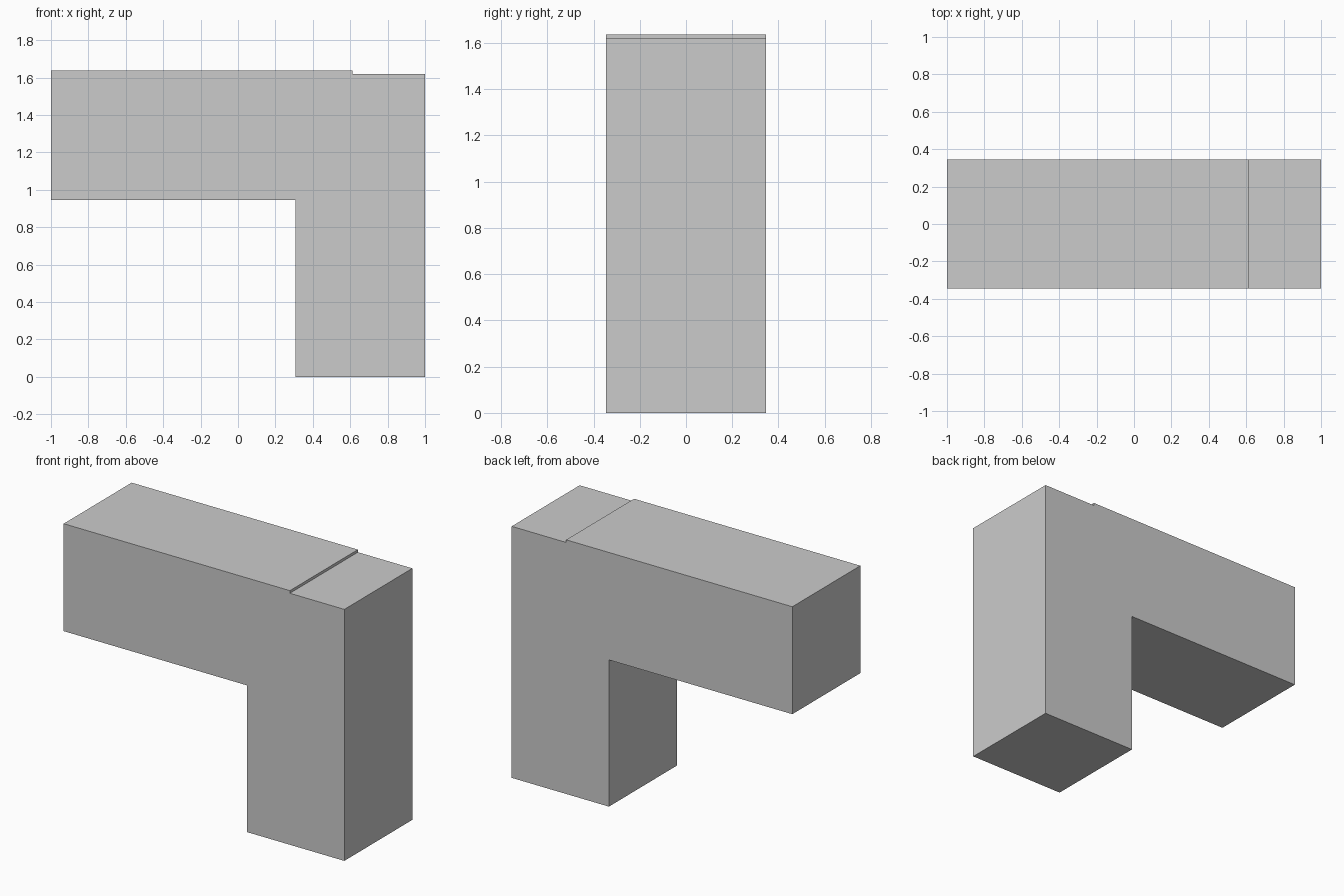
import bpy
import bmesh

if "Cube" in bpy.data.objects:
    bpy.data.objects.remove(bpy.data.objects["Cube"])

HALF_DEPTH = 0.346

# Side outline (x, z): post, overhanging arm and the shallow step on top
outline = [
    (0.307, 0.0), (1.0, 0.0), (1.0, 1.62), (0.612, 1.62),
    (0.612, 1.637), (-1.0, 1.637), (-1.0, 0.945), (0.307, 0.945),
]

# Extrude the outline from front to back
bm = bmesh.new()
face = bm.faces.new([bm.verts.new((x, -HALF_DEPTH, z)) for x, z in outline])
result = bmesh.ops.extrude_face_region(bm, geom=[face], use_keep_orig=True)
back = [v for v in result["geom"] if isinstance(v, bmesh.types.BMVert)]
bmesh.ops.translate(bm, verts=back, vec=(0, 2 * HALF_DEPTH, 0))
bmesh.ops.recalc_face_normals(bm, faces=bm.faces)

mesh = bpy.data.meshes.new("post_with_arm")
bm.to_mesh(mesh)
bm.free()
bpy.context.collection.objects.link(bpy.data.objects.new("post_with_arm", mesh))
